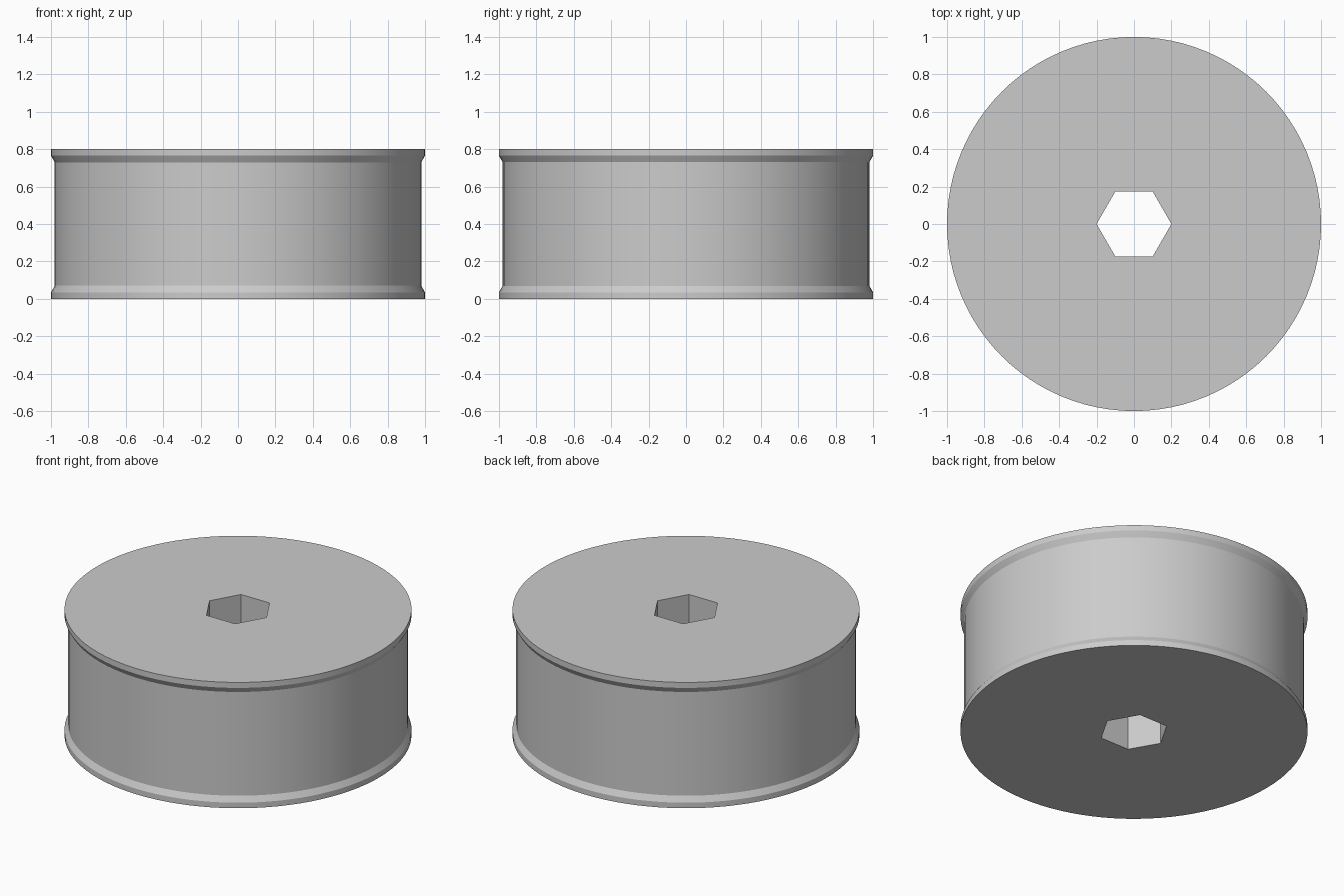
import bpy, bmesh
from math import cos, sin, pi, radians

cube = bpy.data.objects.get("Cube")
if cube:
    bpy.data.objects.remove(cube, do_unlink=True)

SEGMENTS = 96  # multiple of six, so hexagon corners fall on vertices
HEIGHT = 0.8
BORE = 0.2

grey = bpy.data.materials.new("plain grey")
grey.use_nodes = True
color = (0.6, 0.6, 0.6, 1)
grey.diffuse_color = color
grey.node_tree.nodes["Principled BSDF"].inputs["Base Color"].default_value = color


def circle(radius):
    return lambda a: radius


def hexagon(radius):
    # distance from centre to the hexagon's edge, corners on the x axis
    return lambda a: radius * cos(pi / 6) / cos(a % (pi / 3) - pi / 6)


# closed section: hexagonal bore, then the outer wall with a flared rim at each end
section = [
    (hexagon(BORE), 0), (circle(1), 0), (circle(1), 0.035),
    (circle(0.98), 0.07), (circle(0.98), HEIGHT - 0.07),
    (circle(1), HEIGHT - 0.035), (circle(1), HEIGHT), (hexagon(BORE), HEIGHT),
]

bm = bmesh.new()
rings = []
for radius, z in section:
    ring = []
    for i in range(SEGMENTS):
        a = 2 * pi * i / SEGMENTS
        ring.append(bm.verts.new((radius(a) * cos(a), radius(a) * sin(a), z)))
    rings.append(ring)

for low, high in zip(rings, rings[1:] + rings[:1]):
    for i in range(SEGMENTS):
        j = (i + 1) % SEGMENTS
        bm.faces.new((low[i], low[j], high[j], high[i]))
bmesh.ops.recalc_face_normals(bm, faces=bm.faces)

mesh = bpy.data.meshes.new("wheel_drum")
bm.to_mesh(mesh)
bm.free()
mesh.materials.append(grey)
drum = bpy.data.objects.new("wheel_drum", mesh)
bpy.context.collection.objects.link(drum)

# smooth round walls, crisp rims and bore corners
bpy.context.view_layer.objects.active = drum
drum.select_set(True)
bpy.ops.object.shade_smooth_by_angle(angle=radians(25))
